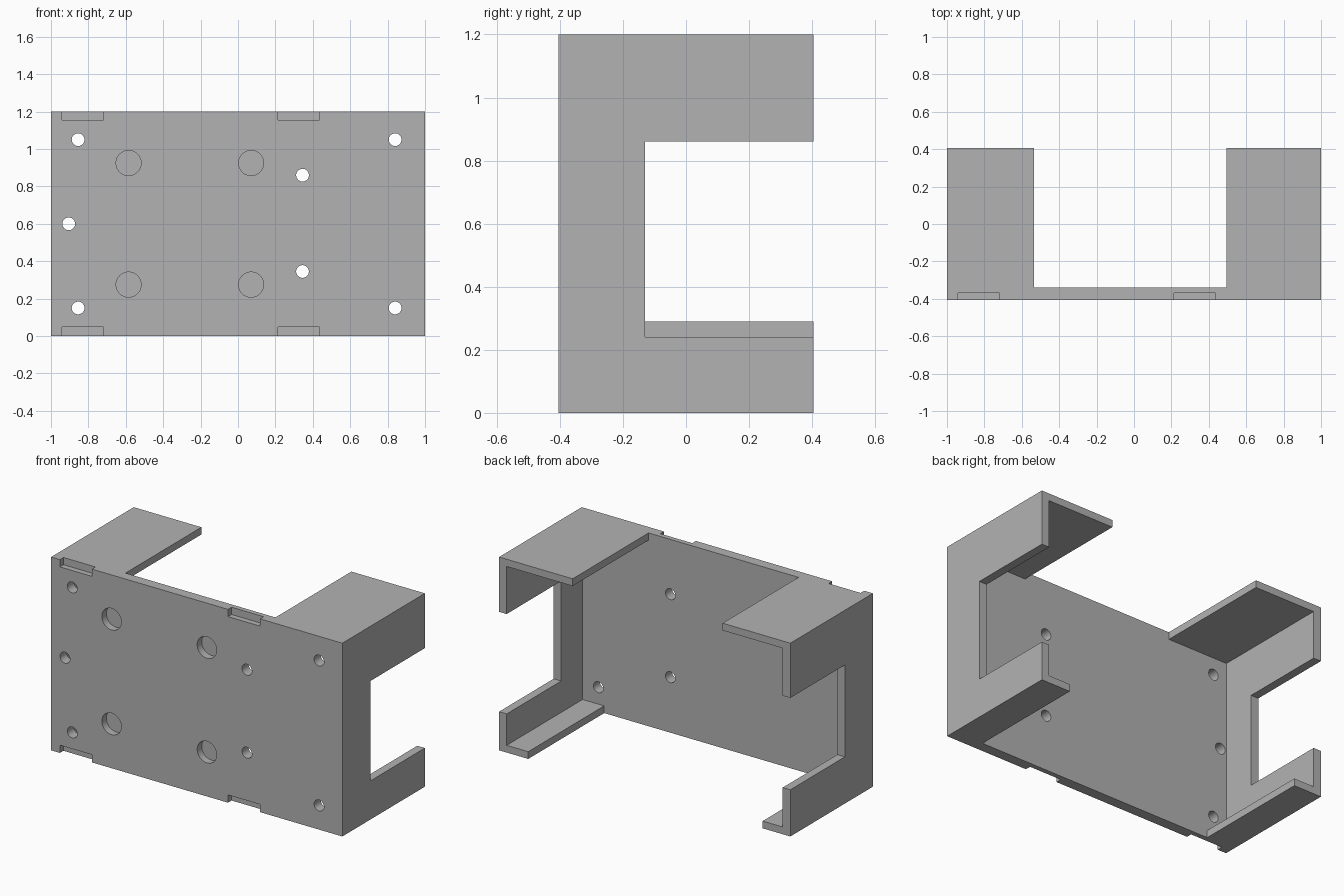
import bpy, bmesh, math
from mathutils import Matrix, Vector

if "Cube" in bpy.data.objects:
    bpy.data.objects.remove(bpy.data.objects["Cube"])

FRONT, BACK, TOP = -0.405, 0.405, 1.2
PLATE_BACK = -0.34

grey = bpy.data.materials.new("plain_grey")
grey.use_nodes = True
grey.diffuse_color = (0.448, 0.448, 0.448, 1)
grey.node_tree.nodes["Principled BSDF"].inputs["Base Color"].default_value = grey.diffuse_color


def add_object(name, bm):
    bmesh.ops.recalc_face_normals(bm, faces=bm.faces)
    mesh = bpy.data.meshes.new(name)
    bm.to_mesh(mesh)
    bm.free()
    mesh.materials.append(grey)
    obj = bpy.data.objects.new(name, mesh)
    bpy.context.collection.objects.link(obj)
    return obj


def prism(name, outline, y0, y1):
    """Extrude an x-z outline from y0 to y1."""
    bm = bmesh.new()
    face = bm.faces.new([bm.verts.new((x, y0, z)) for x, z in outline])
    moved = bmesh.ops.extrude_face_region(bm, geom=[face])["geom"]
    verts = [v for v in moved if isinstance(v, bmesh.types.BMVert)]
    bmesh.ops.translate(bm, verts=verts, vec=Vector((0, y1 - y0, 0)))
    return add_object(name, bm)


def box(name, x0, x1, y0, y1, z0, z1):
    return prism(name, [(x0, z0), (x1, z0), (x1, z1), (x0, z1)], y0, y1)


def drill(name, x, z, radius, y0, y1):
    """Round cutter along y."""
    bm = bmesh.new()
    place = Matrix.Translation((x, (y0 + y1) / 2, z)) @ Matrix.Rotation(math.pi / 2, 4, "X")
    bmesh.ops.create_cone(bm, cap_ends=True, segments=40, radius1=radius,
                          radius2=radius, depth=y1 - y0, matrix=place)
    return add_object(name, bm)


# Solid block that the bracket is carved from
bracket = box("mounting_bracket", -1, 1, FRONT, BACK, 0, TOP)
cutters = []

# Cavity behind the plate, leaving side walls, wide top and narrow bottom flanges
wall, skin = 0.948, 0.045
cavity = [(-0.81, -0.2), (0.8, -0.2), (0.8, skin), (wall, skin),
          (wall, TOP - skin), (0.495, TOP - skin), (0.495, 1.4), (-0.535, 1.4),
          (-0.535, TOP - skin), (-wall, TOP - skin), (-wall, skin), (-0.81, skin)]
cutters.append(prism("cavity_cutter", cavity, PLATE_BACK, 0.6))

# Open windows in the side walls
cutters.append(box("left_window_cutter", 0.9, 1.1, -0.13, 0.6, 0.24, 0.86))
cutters.append(box("right_window_cutter", -1.1, -0.9, -0.13, 0.6, 0.29, 0.86))

# Clip notches along the top and bottom front edges
for x0 in (-0.94, 0.215):
    for z0, z1 in ((-0.1, 0.048), (TOP - 0.045, TOP + 0.1)):
        cutters.append(box("notch_cutter", x0, x0 + 0.22, -0.5, -0.37, z0, z1))

# Blind round pockets in the front plate
for x in (-0.585, 0.07):
    for z in (0.275, 0.925):
        cutters.append(drill("pocket_cutter", x, z, 0.067, -0.5, -0.36))

# Through screw holes
for x, z in ((-0.855, 0.15), (-0.855, 1.05), (0.84, 0.15), (0.84, 1.05),
             (0.345, 0.345), (0.345, 0.86), (-0.905, 0.6)):
    cutters.append(drill("screw_hole_cutter", x, z, 0.034, -0.5, -0.25))

# Carve everything, then keep only the finished mesh
for cutter in cutters:
    cut = bracket.modifiers.new(cutter.name, "BOOLEAN")
    cut.operation, cut.solver, cut.object = "DIFFERENCE", "EXACT", cutter
bpy.context.view_layer.update()
carved = bracket.evaluated_get(bpy.context.evaluated_depsgraph_get())
finished = bpy.data.meshes.new_from_object(carved)
bracket.modifiers.clear()
bracket.data = finished
for cutter in cutters:
    bpy.data.objects.remove(cutter)

# Smooth hole walls, crisp edges elsewhere
bpy.ops.object.select_all(action="DESELECT")
bpy.context.view_layer.objects.active = bracket
bracket.select_set(True)
bpy.ops.object.shade_smooth_by_angle(angle=math.radians(30))
